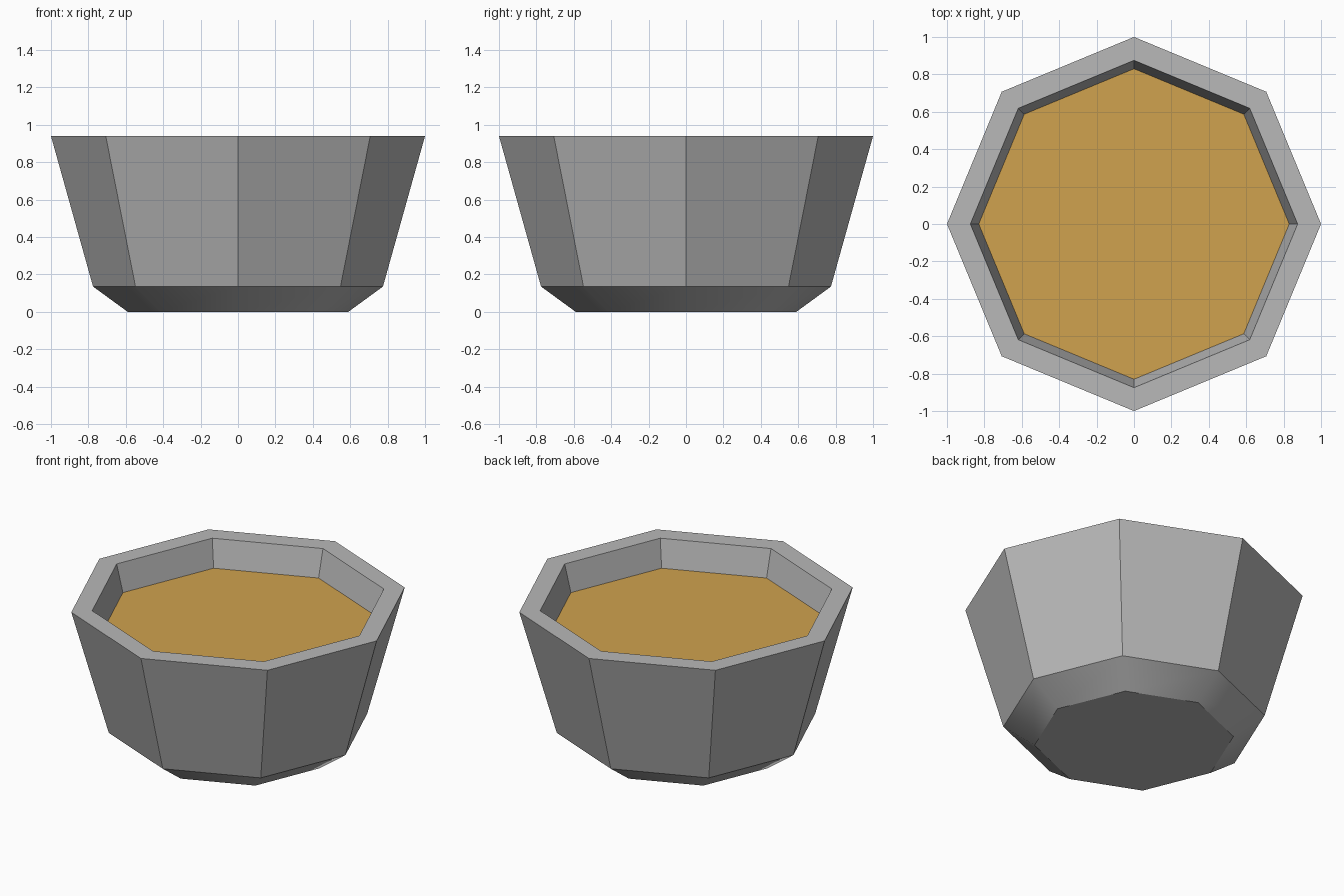
import bpy, bmesh, math

cube = bpy.data.objects.get("Cube")
if cube:
    bpy.data.objects.remove(cube, do_unlink=True)

SIDES = 8


def material(name, color):
    mat = bpy.data.materials.new(name)
    mat.use_nodes = True
    mat.diffuse_color = (*color, 1)
    bsdf = next(n for n in mat.node_tree.nodes if n.type == 'BSDF_PRINCIPLED')
    bsdf.inputs["Base Color"].default_value = (*color, 1)
    return mat


def lathe(name, profile, mat, cap_start=False):
    """Revolve (radius, z) points into an eight-sided shell."""
    bm = bmesh.new()
    rings = []
    for radius, z in profile:
        angles = [math.tau * i / SIDES for i in range(SIDES)]
        rings.append([bm.verts.new((radius * math.cos(a), radius * math.sin(a), z))
                      for a in angles])
    for low, high in zip(rings, rings[1:]):
        for i in range(SIDES):
            j = (i + 1) % SIDES
            bm.faces.new((low[i], low[j], high[j], high[i]))
    if cap_start:
        bm.faces.new(rings[0][::-1])
    if len(rings) == 1:
        bm.faces.new(rings[0])
    mesh = bpy.data.meshes.new(name)
    bm.to_mesh(mesh)
    bm.free()
    mesh.materials.append(mat)
    obj = bpy.data.objects.new(name, mesh)
    bpy.context.collection.objects.link(obj)
    return obj


stone = material("stone grey", (0.48, 0.48, 0.48))
broth = material("golden brown", (0.63, 0.36, 0.077))

FILL = (0.83, 0.765)

# Bowl: foot, bevel, flared wall, flat rim, inner wall down to the filling
bowl = lathe("bowl", [(0.59, 0), (0.775, 0.135), (1, 0.94), (0.875, 0.94), FILL],
             stone, cap_start=True)

# Filling: flat surface inside the bowl
lathe("filling", [FILL], broth)

# Soft bevel around the foot, crisp edges elsewhere
bpy.ops.object.select_all(action='DESELECT')
bowl.select_set(True)
bpy.context.view_layer.objects.active = bowl
bpy.ops.object.shade_smooth_by_angle(angle=math.radians(30))
